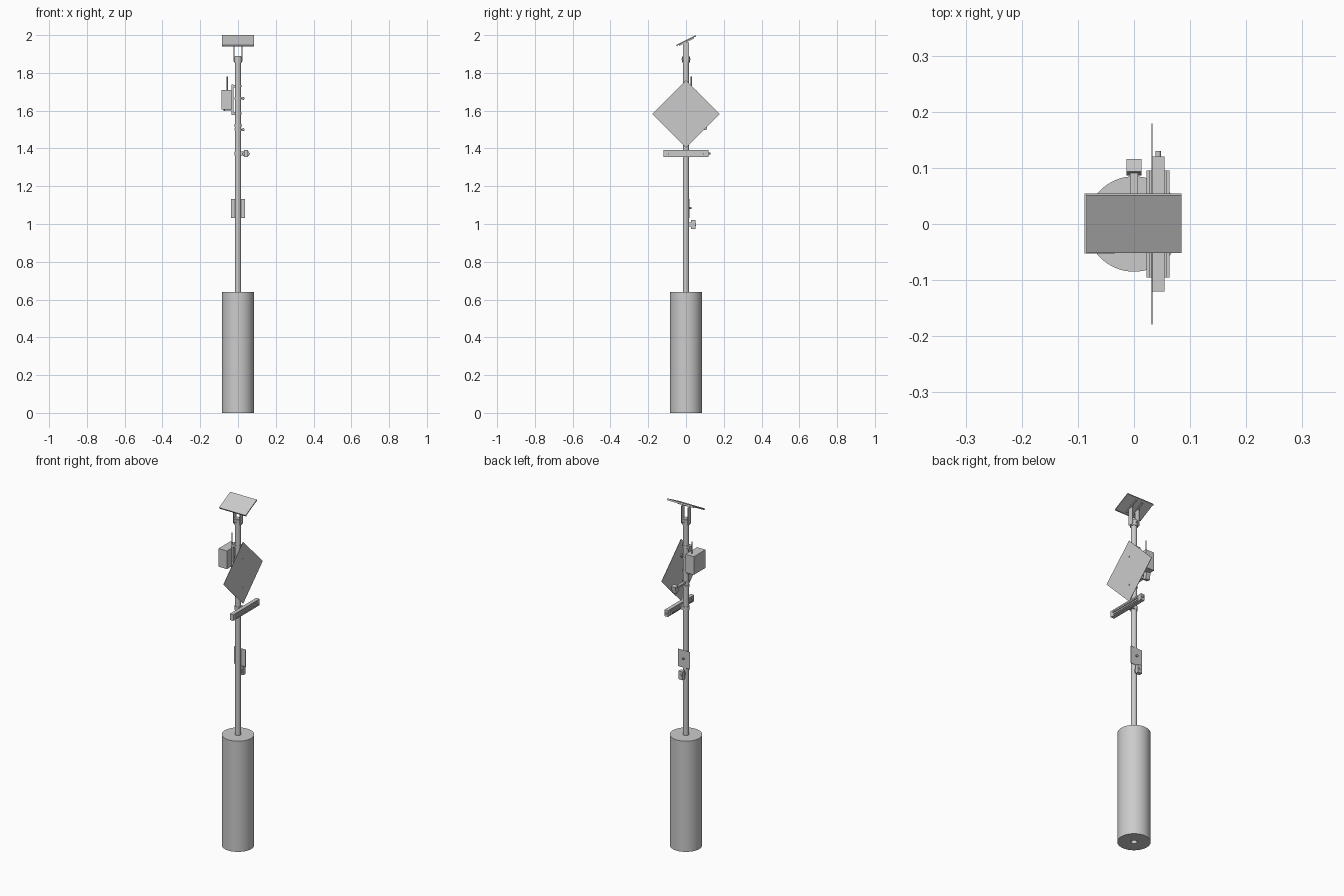
import bpy, bmesh, math
from mathutils import Matrix, Vector

cube = bpy.data.objects.get("Cube")
if cube:
    bpy.data.objects.remove(cube, do_unlink=True)

GREY = bpy.data.materials.new("plain grey")
GREY.use_nodes = True
GREY.diffuse_color = (0.6, 0.6, 0.6, 1)
GREY.node_tree.nodes["Principled BSDF"].inputs["Base Color"].default_value = (0.6, 0.6, 0.6, 1)


def finish(name, bm, smooth=False):
    bmesh.ops.recalc_face_normals(bm, faces=bm.faces)
    mesh = bpy.data.meshes.new(name)
    bm.to_mesh(mesh)
    bm.free()
    mesh.materials.append(GREY)
    obj = bpy.data.objects.new(name, mesh)
    bpy.context.scene.collection.objects.link(obj)
    if smooth:
        bpy.ops.object.select_all(action='DESELECT')
        obj.select_set(True)
        bpy.context.view_layer.objects.active = obj
        bpy.ops.object.shade_smooth_by_angle(angle=math.radians(35))
    return obj


def box(name, center, size, tilt=0, axis='X'):
    bm = bmesh.new()
    bmesh.ops.create_cube(bm, size=1)
    bm.transform(Matrix.Translation(center) @ Matrix.Rotation(tilt, 4, axis)
                 @ Matrix.Diagonal((*size, 1)))
    return finish(name, bm)


def rod(name, start, end, radius, sides=24):
    start, end = Vector(start), Vector(end)
    line = end - start
    bm = bmesh.new()
    bmesh.ops.create_cone(bm, cap_ends=True, segments=sides, radius1=radius,
                          radius2=radius, depth=line.length)
    bm.transform(Matrix.Translation((start + end) / 2)
                 @ line.to_track_quat('Z', 'Y').to_matrix().to_4x4())
    return finish(name, bm, True)


# Hollow round base: closed wall profile spun about z
bm = bmesh.new()
ring = [bm.verts.new((r, 0, z)) for r, z in ((0.016, 0), (0.085, 0), (0.085, 0.64), (0.016, 0.64))]
edges = [bm.edges.new((ring[i], ring[(i + 1) % 4])) for i in range(4)]
bmesh.ops.spin(bm, geom=ring + edges, cent=(0, 0, 0), axis=(0, 0, 1),
               angle=math.tau, steps=64)
bmesh.ops.remove_doubles(bm, verts=bm.verts, dist=0.0001)
finish("base", bm, True)

# Pole and its top collar
rod("pole", (0, 0, 0.3), (0, 0, 1.89), 0.016, 32)
rod("top_collar", (0, 0, 1.855), (0, 0, 1.888), 0.02, 32)
for side in (-1, 1):
    rod("collar_bolt", (0, side * 0.018, 1.872), (0, side * 0.025, 1.872), 0.005, 6)
    box("panel_bracket", (side * 0.021, 0, 1.91), (0.003, 0.03, 0.1))

# Tilted solar panel on rails
tilt = math.radians(27)
turn = Matrix.Rotation(tilt, 3, 'X')
middle = Vector((0, 0.001, 1.97))
box("solar_panel", middle + turn @ Vector((0, 0, 0.001)), (0.17, 0.115, 0.006), tilt)
for side in (-1, 1):
    box("panel_rail", middle + turn @ Vector((side * 0.021, 0, -0.004)), (0.008, 0.085, 0.008), tilt)
    box("panel_frame_edge", middle + turn @ Vector((0, side * 0.055, -0.003)),
        (0.17, 0.004, 0.004), tilt)

# Equipment box, brackets, antenna and cable glands
box("equipment_box", (-0.061, 0.001, 1.658), (0.054, 0.107, 0.105))
box("box_back_rail", (-0.029, 0, 1.658), (0.01, 0.02, 0.16))
for z in (1.585, 1.73):
    box("box_bracket", (-0.022, 0, z), (0.02, 0.03, 0.014))
    rod("box_clamp", (0, 0, z - 0.006), (0, 0, z + 0.006), 0.0185)
rod("antenna", (-0.057, 0.028, 1.7), (-0.057, 0.028, 1.78), 0.003, 12)
for i in range(4):
    rod("cable_gland", (-0.073 + i * 0.01, 0, 1.598), (-0.073 + i * 0.01, 0, 1.61), 0.003, 10)

# Diamond sign with clamps and bolts
box("diamond_sign", (0.032, 0, 1.582), (0.002, 0.253, 0.253), math.radians(45))
for z in (1.5, 1.665):
    rod("sign_clamp", (0, 0, z - 0.006), (0, 0, z + 0.006), 0.0185)
    rod("sign_bolt", (0.015, 0, z), (0.035, 0, z), 0.004, 8)
    rod("sign_washer", (0.024, 0, z), (0.031, 0, z), 0.008, 12)

# Light bar
box("light_bar", (0.043, 0, 1.373), (0.022, 0.24, 0.036))
box("light_bar_flange", (0.0425, 0, 1.373), (0.031, 0.19, 0.024))
box("light_bar_hood", (0.0425, 0, 1.373), (0.041, 0.19, 0.008))
rod("light_bar_knob", (0.043, 0.118, 1.373), (0.043, 0.13, 1.373), 0.005, 12)
rod("light_bar_clamp", (0, 0, 1.362), (0, 0, 1.384), 0.0185)
box("light_bar_mount", (0.023, 0, 1.373), (0.02, 0.03, 0.02))

# Rear motion sensor on an arm
box("sensor_arm", (0, 0.052, 1.522), (0.015, 0.08, 0.01))
box("sensor", (0, 0.101, 1.518), (0.026, 0.023, 0.04), math.radians(-10))
rod("sensor_clamp", (0, 0, 1.514), (0, 0, 1.53), 0.0185)

# Small rear sign plate and push button
box("rear_plate", (0, 0.018, 1.082), (0.075, 0.002, 0.1))
rod("rear_plate_bolt", (0, 0.014, 1.085), (0, 0.029, 1.085), 0.006, 8)
box("push_button_box", (0, 0.038, 0.998), (0.026, 0.022, 0.048))
box("push_button_mount", (0, 0.021, 0.998), (0.016, 0.016, 0.02))
rod("push_button", (0, 0.048, 0.998), (0, 0.052, 0.998), 0.008, 16)
